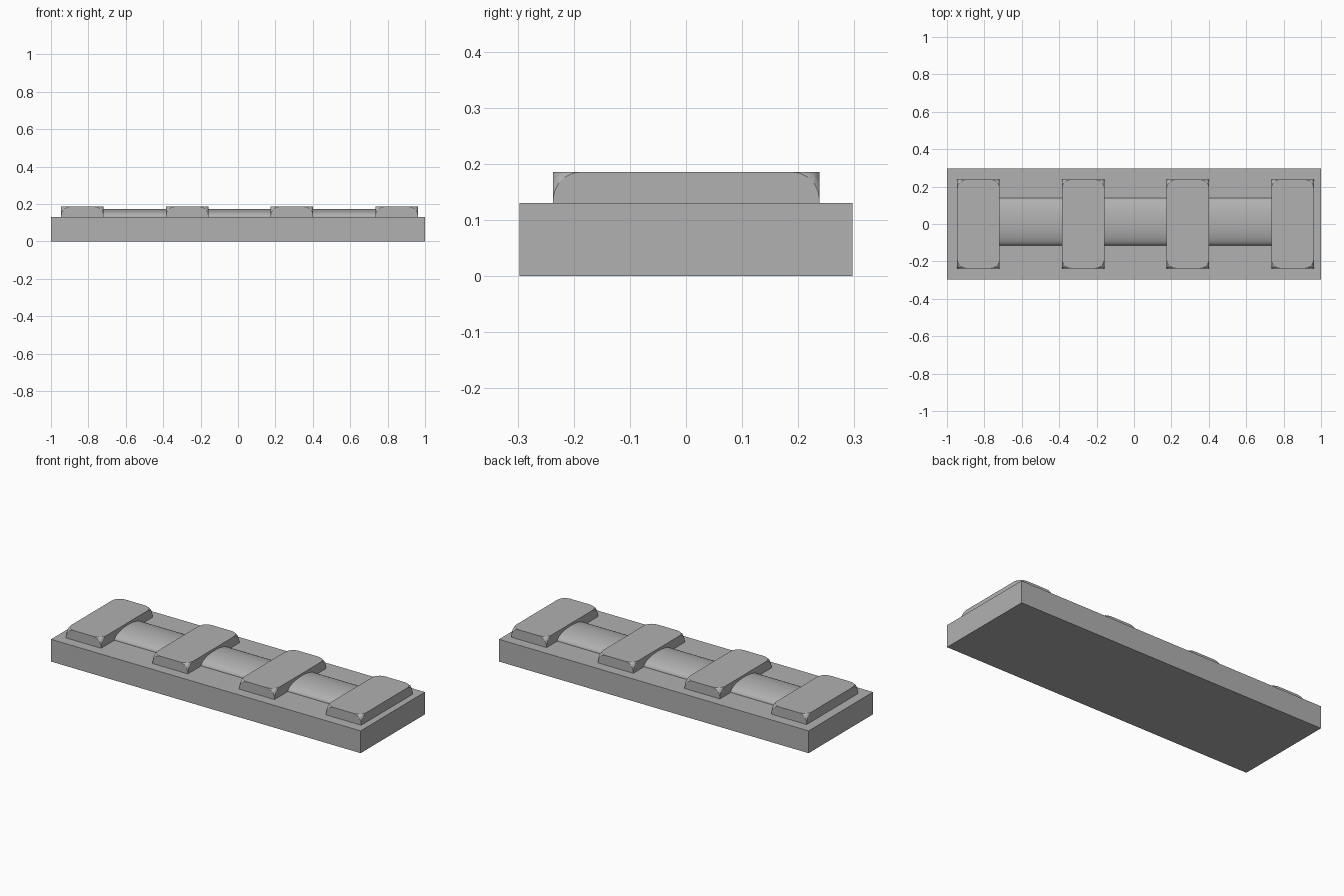
import bpy, bmesh, math

if "Cube" in bpy.data.objects:
    bpy.data.objects.remove(bpy.data.objects["Cube"])

# Dark grey shared by every part
grey = bpy.data.materials.new("dark_grey")
grey.diffuse_color = (0.44, 0.44, 0.44, 1)
grey.use_nodes = True
grey.node_tree.nodes["Principled BSDF"].inputs["Base Color"].default_value = grey.diffuse_color


def box(name, x, y0, y1, z0, z1, width, corner=0.0):
    """Box standing between two heights, optionally with rounded-off top corners."""
    bm = bmesh.new()
    bmesh.ops.create_cube(bm, size=1)
    for v in bm.verts:
        v.co.x = x + v.co.x * width
        v.co.y = y1 if v.co.y > 0 else y0
        v.co.z = z1 if v.co.z > 0 else z0
    if corner:
        top = [v for v in bm.verts if v.co.z > (z0 + z1) / 2]
        bmesh.ops.bevel(bm, geom=top, offset=corner, segments=5, profile=0.5,
                        affect='VERTICES', clamp_overlap=True)
    mesh = bpy.data.meshes.new(name)
    bm.to_mesh(mesh)
    bm.free()
    mesh.materials.append(grey)
    obj = bpy.data.objects.new(name, mesh)
    bpy.context.collection.objects.link(obj)
    return obj


# Base slab
box("base_slab", 0, -0.297, 0.297, 0, 0.13, 2.0)

# Four raised cross pads with clipped top corners
PAD_X = [-0.832 + 0.56 * i for i in range(4)]
for i, x in enumerate(PAD_X):
    box(f"cross_pad_{i + 1}", x, -0.237, 0.238, 0.125, 0.186, 0.228, 0.05)

# Flattened bar running under the pads
bpy.ops.mesh.primitive_cylinder_add(
    vertices=48, radius=1, depth=PAD_X[-1] - PAD_X[0],
    location=((PAD_X[0] + PAD_X[-1]) / 2, 0.0125, 0.13),
    rotation=(0, math.radians(90), 0))
bar = bpy.context.object
bar.name = "flattened_bar"
bar.scale = (0.043, 0.127, 1)
bpy.ops.object.transform_apply(location=False, rotation=True, scale=True)
bpy.ops.object.shade_smooth_by_angle(angle=math.radians(40))
bar.data.materials.append(grey)
